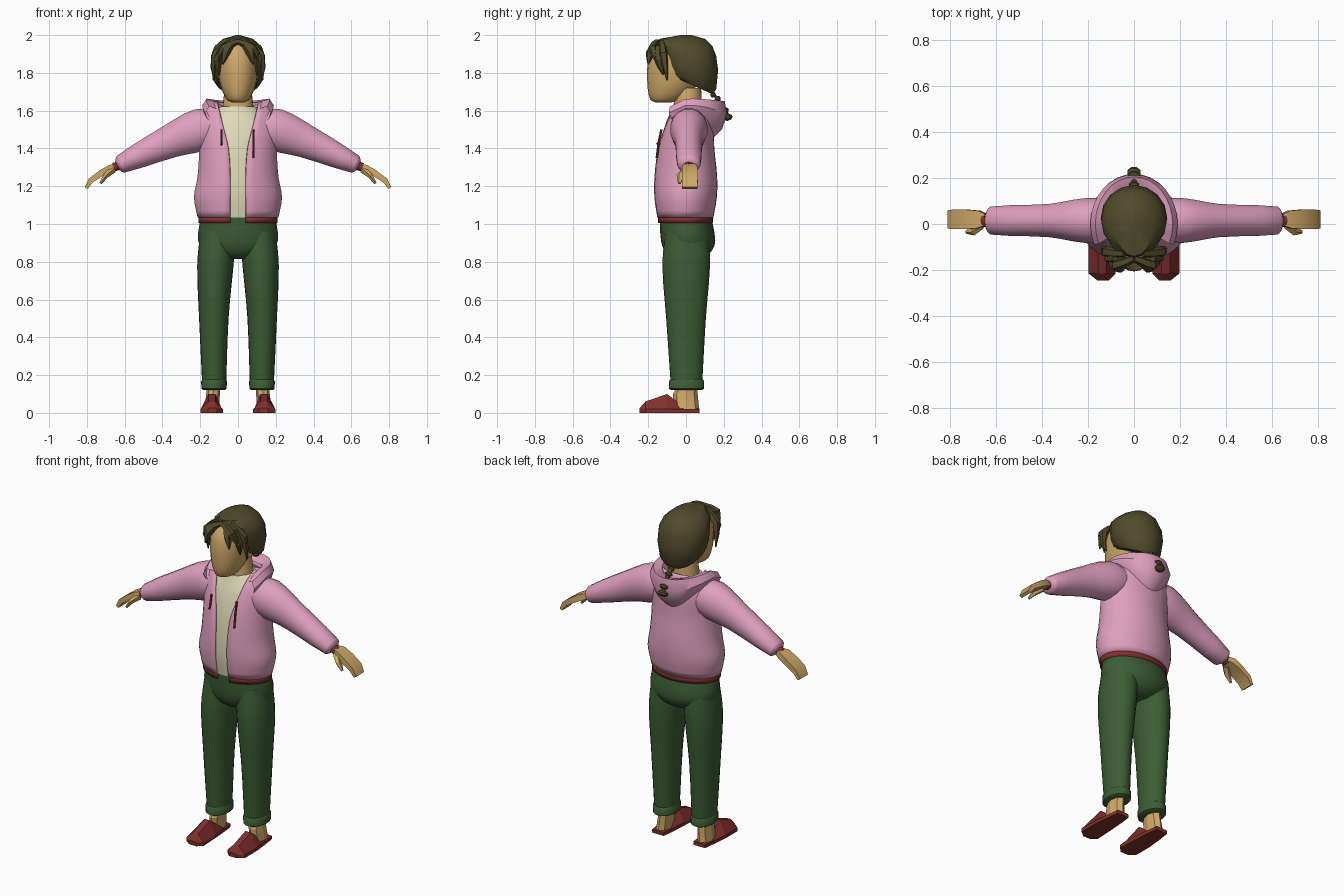
import bpy, bmesh
from math import sin, cos, pi, asin, radians
from mathutils import Vector
from mathutils.geometry import interpolate_bezier

cube = bpy.data.objects.get("Cube")
if cube:
    bpy.data.objects.remove(cube)


def material(name, red, green, blue):
    mat = bpy.data.materials.new(name)
    mat.use_nodes = True
    mat.diffuse_color = (red, green, blue, 1)
    shader = mat.node_tree.nodes["Principled BSDF"]
    shader.inputs["Base Color"].default_value = (red, green, blue, 1)
    return mat


SKIN = material("tan skin", red=.62, green=.39, blue=.14)
HAIR = material("dark brown hair", red=.085, green=.07, blue=.026)
PINK = material("pink cloth", red=.74, green=.35, blue=.51)
CREAM = material("cream cloth", red=.74, green=.7, blue=.47)
RED = material("dark red", red=.22, green=.03, blue=.026)
GREEN = material("green cloth", red=.046, green=.11, blue=.036)


def smooth_rings(rings, steps):
    """Add rings between the given ones along smooth curves."""
    spans = [sum((q - p).length for p, q in zip(a, b)) / len(a) for a, b in zip(rings, rings[1:])]
    result = [rings[0]]
    for i, span in enumerate(spans):
        last = i + 1 == len(spans)
        before = rings[i - 1] if i else rings[i]
        after = rings[i + 1] if last else rings[i + 2]
        reach_before = span + (spans[i - 1] if i else 0)
        reach_after = span + (0 if last else spans[i + 1])
        columns = []
        for o, p, q, r in zip(before, rings[i], rings[i + 1], after):
            start = p + (q - o) * (span / reach_before / 3)
            end = q - (r - p) * (span / reach_after / 3)
            columns.append(interpolate_bezier(p, start, end, q, steps + 1))
        result += [list(row) for row in zip(*columns)][1:]
    return result


def loft(name, rings, mat, steps=1, closed=True, mirror=False, angle=50, thick=0):
    """Skin a surface through rings of points; closed rings get capped."""
    if steps > 1:
        rings = smooth_rings(rings, steps)
    bm = bmesh.new()
    rows = [[bm.verts.new(p) for p in ring] for ring in rings]
    count = len(rows[0])
    for low, high in zip(rows, rows[1:]):
        for i in range(count if closed else count - 1):
            j = (i + 1) % count
            bm.faces.new((low[i], low[j], high[j], high[i]))
    if closed:
        bm.faces.new(rows[0][::-1])
        bm.faces.new(rows[-1])
        bmesh.ops.recalc_face_normals(bm, faces=bm.faces)
    mesh = bpy.data.meshes.new(name)
    bm.to_mesh(mesh)
    bm.free()
    mesh.materials.append(mat)
    mesh.polygons.foreach_set("use_smooth", [True] * len(mesh.polygons))
    mesh.set_sharp_from_angle(angle=radians(angle))
    part = bpy.data.objects.new(name, mesh)
    bpy.context.collection.objects.link(part)
    if thick:
        solid = part.modifiers.new("thickness", "SOLIDIFY")
        solid.thickness, solid.offset = thick, -1
    if mirror:
        part.modifiers.new("mirror", "MIRROR")


def oval(z, width, front, back, x=0, gap=0, tilt=0, sides=24):
    """Level oval with a half width, optionally open by a half gap in front."""
    start = asin(gap / width)
    count = sides + 1 if gap else sides
    points = []
    for i in range(count):
        turn = start + (2 * pi - 2 * start) * i / sides
        y = (front + back) / 2 - (back - front) / 2 * cos(turn)
        points.append(Vector((x + width * sin(turn), y, z + tilt * y)))
    return points


def tube(name, path, widths, heights, mat, side=(0, 1, 0), sides=16, **options):
    """Loft along a path; widths lie along the side direction."""
    path = [Vector(p) for p in path]
    rings = []
    for i, (p, width, height) in enumerate(zip(path, widths, heights)):
        along = (path[min(i + 1, len(path) - 1)] - path[max(i - 1, 0)]).normalized()
        across = Vector(side)
        across = (across - along * across.dot(along)).normalized()
        up = along.cross(across)
        turns = [2 * pi * (k + .5) / sides for k in range(sides)]
        rings.append([p + across * cos(t) * width + up * sin(t) * height for t in turns])
    loft(name, rings, mat, **options)


# Head and neck
loft("head", [
    oval(z=1.643, width=.03, front=-.16, back=-.08),
    oval(z=1.66, width=.06, front=-.19, back=-.02),
    oval(z=1.75, width=.098, front=-.205, back=.07),
    oval(z=1.87, width=.107, front=-.2, back=.1),
    oval(z=1.94, width=.085, front=-.168, back=.09),
    oval(z=1.965, width=.05, front=-.13, back=.06)], SKIN, steps=3)
loft("neck", [
    oval(z=1.55, width=.09, front=-.07, back=.09),
    oval(z=1.72, width=.07, front=-.06, back=.08)], SKIN)

# Hair cap, its lower edge sloping down to the nape
loft("hair_cap", [
    oval(z=1.75, width=.11, front=-.09, back=.14, tilt=-.45, sides=16),
    oval(z=1.77, width=.13, front=-.11, back=.16, tilt=-.35, sides=16),
    oval(z=1.83, width=.145, front=-.12, back=.17, tilt=-.1, sides=16),
    oval(z=1.89, width=.143, front=-.13, back=.16, sides=16),
    oval(z=1.94, width=.125, front=-.15, back=.14, sides=16),
    oval(z=1.98, width=.08, front=-.14, back=.1, sides=16),
    oval(z=2, width=.01, front=-.03, back=.03, sides=16)], HAIR, angle=35)

# Fringe locks, parted in the middle
LOCKS = {
    "parting_locks": ((0, -.15, 1.965), (.08, -.18, 1.93), (.115, -.15, 1.85)),
    "long_locks": ((.04, -.13, 1.965), (.12, -.12, 1.9), (.13, -.1, 1.76)),
    "front_locks": ((.03, -.16, 1.955), (.065, -.19, 1.91), (.08, -.2, 1.845)),
    "temple_locks": ((.08, -.15, 1.94), (.108, -.145, 1.87), (.1, -.12, 1.79)),
}
TAPER = (.016, .024, .004)
for name, path in LOCKS.items():
    tube(name, path, TAPER, TAPER, HAIR, side=(.3, 1, .2), sides=5, steps=2, mirror=True, angle=25)

# Braid: a string of growing beads
path, widths = [], []
for i in range(20):
    s = i / 19
    path.append((0, .13 + .1 * s ** .8, 1.69 - .14 * s ** 1.3))
    widths.append((.02 + .012 * s) * (.5 if i % 4 in (0, 3) else 1))
tube("braid", path, widths, [w * .8 for w in widths], HAIR, side=(1, 0, 0), sides=8, angle=40)


# Jacket, open at the front, over a shirt
def jacket_gap(z):
    return .042 + .24 * max(0, z - 1.36)


BODY = [dict(z=1.035, width=.215, front=-.155, back=.145),
        dict(z=1.14, width=.234, front=-.17, back=.163),
        dict(z=1.25, width=.215, front=-.17, back=.165),
        dict(z=1.4, width=.206, front=-.153, back=.15),
        dict(z=1.52, width=.213, front=-.12, back=.145),
        dict(z=1.6, width=.19, front=-.087, back=.127),
        dict(z=1.645, width=.14, front=-.06, back=.11)]
loft("jacket", [oval(**ring, gap=jacket_gap(ring["z"]), sides=32) for ring in BODY],
     PINK, steps=3, closed=False, thick=.012)
shirt = [oval(ring["z"], *(.93 * ring[key] for key in ("width", "front", "back"))) for ring in BODY[:-2]]
shirt.append(oval(z=1.6, width=.12, front=-.08, back=.1))
shirt.append(oval(z=1.622, width=.092, front=-.073, back=.095))
loft("shirt", shirt, CREAM, steps=3)
loft("hem_band", [oval(z, width=.21, front=-.15, back=.143, gap=.042, sides=32) for z in (1.005, 1.04)],
     RED, closed=False, thick=.015)

# Sleeves and wrist bands
tube("sleeves",
     path=[(.09, .015, 1.515), (.2, .015, 1.498), (.36, .015, 1.437), (.62, .015, 1.317), (.638, .015, 1.308)],
     widths=(.09, .1, .074, .062, .04), heights=(.09, .115, .09, .05, .028),
     mat=PINK, steps=3, mirror=True)
tube("wrist_bands", path=[(.62, .015, 1.316), (.658, .015, 1.299)],
     widths=(.03, .03), heights=(.023, .023), mat=RED, sides=10, mirror=True)


# Hood lying on the back, each ring a horseshoe dipping at the back
def horseshoe(width, back, side_z, back_z, segments=20):
    points = []
    for i in range(segments + 1):
        turn = 2 - 4 * i / segments
        c = cos(turn)
        z = side_z + (back_z - side_z) * max(0, c) ** 2 + .1 * min(0, c)
        points.append(Vector((width * sin(turn), back * c, z)))
    return points


loft("hood", [
    horseshoe(width=.15, back=.14, side_z=1.58, back_z=1.45),
    horseshoe(width=.18, back=.19, side_z=1.6, back_z=1.5),
    horseshoe(width=.19, back=.218, side_z=1.63, back_z=1.58),
    horseshoe(width=.168, back=.205, side_z=1.664, back_z=1.65),
    horseshoe(width=.125, back=.15, side_z=1.652, back_z=1.635),
    horseshoe(width=.1, back=.11, side_z=1.6, back_z=1.6)], PINK, closed=False, angle=35)

# Drawstrings
for name, x, low in (("left_drawstring", .083, 1.35), ("right_drawstring", -.088, 1.42)):
    tube(name, [(x, -.13, 1.5), (x, -.145, 1.43), (x, -.155, low)], [.006] * 3, [.006] * 3,
         RED, side=(1, 0, 0), sides=6)

# Hands and thumbs
tube("hands",
     path=[(.645, .02, 1.305), (.675, .02, 1.296), (.725, .02, 1.268), (.78, .02, 1.23), (.803, .02, 1.19)],
     widths=(.035, .054, .06, .06, .056), heights=(.022, .026, .024, .02, .013),
     mat=SKIN, sides=4, mirror=True, angle=30)
tube("thumbs", path=[(.665, 0, 1.285), (.7, -.03, 1.255), (.728, -.035, 1.215)],
     widths=(.024, .021, .008), heights=(.02, .015, .007),
     mat=SKIN, sides=5, mirror=True, angle=30)

# Trousers with turned-up cuffs
loft("hips", [
    oval(z=.815, width=.06, front=-.07, back=.08),
    oval(z=.85, width=.16, front=-.11, back=.13),
    oval(z=.91, width=.211, front=-.132, back=.155),
    oval(z=1.045, width=.196, front=-.14, back=.132)], GREEN, steps=3, angle=70)
loft("trouser_legs", [
    oval(z=.14, width=.063, front=-.08, back=.085, x=.126),
    oval(z=.5, width=.078, front=-.105, back=.105, x=.128),
    oval(z=.78, width=.096, front=-.125, back=.127, x=.12),
    oval(z=.96, width=.095, front=-.11, back=.12, x=.105)], GREEN, steps=3, mirror=True, angle=70)
loft("trouser_cuffs", [
    oval(z=.122, width=.058, front=-.08, back=.086, x=.127),
    oval(z=.128, width=.067, front=-.09, back=.096, x=.127),
    oval(z=.168, width=.068, front=-.09, back=.096, x=.127),
    oval(z=.176, width=.062, front=-.084, back=.09, x=.127)], GREEN, mirror=True, angle=40)

# Feet
loft("feet", [
    oval(z=.012, width=.04, front=-.06, back=.07, x=.14, sides=8),
    oval(z=.1, width=.036, front=-.07, back=.062, x=.132, sides=8),
    oval(z=.17, width=.036, front=-.03, back=.062, x=.127, sides=8)], SKIN, mirror=True, angle=20)


# Slip-on shoes, lofted from toe to heel
def shoe_section(y, inner, outer, height):
    ridge = .138
    outline = ((inner, 0), (outer, 0), (outer, .02), (ridge + .018, height), (ridge - .018, height), (inner, .02))
    return [Vector((x, y, z)) for x, z in outline]


loft("shoes", [
    shoe_section(y=-.245, inner=.11, outer=.16, height=.026),
    shoe_section(y=-.215, inner=.08, outer=.198, height=.06),
    shoe_section(y=-.1, inner=.085, outer=.198, height=.1),
    shoe_section(y=0, inner=.092, outer=.188, height=.024),
    shoe_section(y=.072, inner=.1, outer=.178, height=.022)], RED, mirror=True, angle=15)
